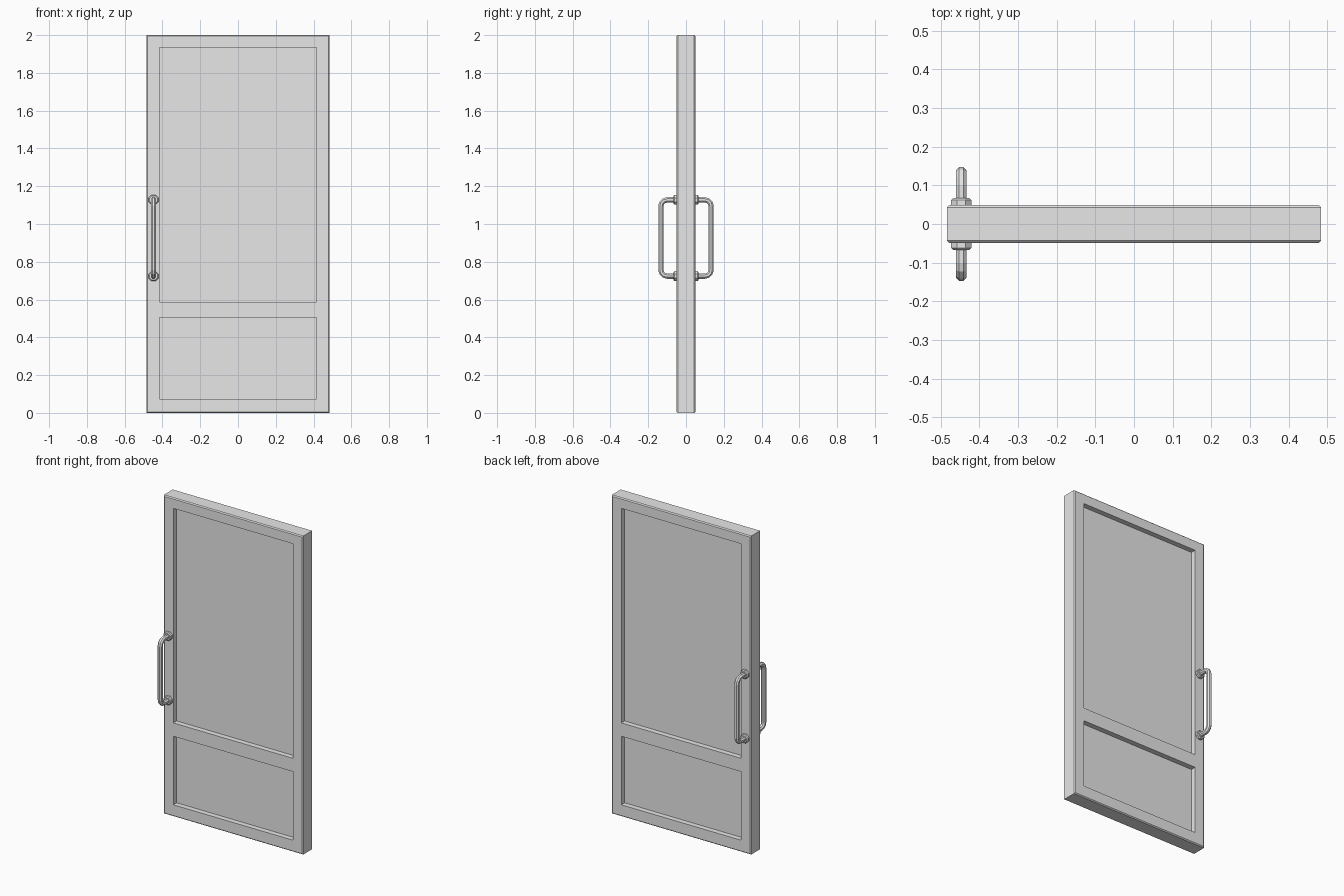
import bpy, bmesh, math
from mathutils import Vector

default = bpy.data.objects.get("Cube")
if default:
    bpy.data.objects.remove(default, do_unlink=True)

# Single plain grey
grey = bpy.data.materials.new("plain_grey")
grey.use_nodes = True
COLOUR = (0.8, 0.8, 0.8, 1.0)
grey.diffuse_color = COLOUR
grey.node_tree.nodes["Principled BSDF"].inputs["Base Color"].default_value = COLOUR

HALF_W, HALF_T, HEIGHT = 0.484, 0.049, 2.0
PANEL_X = 0.415
PANELS = [(0.074, 0.504), (0.588, 1.935)]   # bottom and top of each recess
RECESS = 0.033


def finish(bm, name):
    bmesh.ops.recalc_face_normals(bm, faces=bm.faces)
    mesh = bpy.data.meshes.new(name)
    bm.to_mesh(mesh)
    bm.free()
    mesh.materials.append(grey)
    obj = bpy.data.objects.new(name, mesh)
    bpy.context.collection.objects.link(obj)
    return obj


def sweep(name, path, radii):
    """Octagonal tube along a path in the yz plane; radii measured to the flats."""
    bm = bmesh.new()
    rings = []
    side = Vector((1, 0, 0))
    for i, p in enumerate(path):
        before = (p - path[i - 1]).normalized() if i else None
        after = (path[i + 1] - p).normalized() if i < len(path) - 1 else None
        tangent = ((before or after) + (after or before)).normalized()
        normal = tangent.cross(side)
        r = radii[i] / math.cos(math.pi / 8)
        ring = []
        for k in range(8):
            a = (k + 0.5) * math.pi / 4
            ring.append(bm.verts.new(p + side * r * math.cos(a) + normal * r * math.sin(a)))
        rings.append(ring)
    for a, b in zip(rings, rings[1:]):
        for k in range(8):
            n = (k + 1) % 8
            bm.faces.new((a[k], a[n], b[n], b[k]))
    bm.faces.new(rings[0])
    bm.faces.new(rings[-1])
    return finish(bm, name)


# Door leaf: slab with chamfered front and back rims
bm = bmesh.new()
bmesh.ops.create_cube(bm, size=1)
for v in bm.verts:
    v.co = Vector((v.co.x * 2 * HALF_W, v.co.y * 2 * HALF_T, (v.co.z + 0.5) * HEIGHT))
rims = [e for e in bm.edges if abs(e.verts[0].co.y - e.verts[1].co.y) < 1e-5]
bmesh.ops.bevel(bm, geom=rims, offset=0.006, segments=1, affect='EDGES')

# Cut the panel outlines, then sink the panels on both sides
cuts = [((s * PANEL_X, 0, 0), (1, 0, 0)) for s in (-1, 1)]
cuts += [((0, 0, z), (0, 0, 1)) for span in PANELS for z in span]
for co, no in cuts:
    bmesh.ops.bisect_plane(bm, geom=bm.verts[:] + bm.edges[:] + bm.faces[:],
                           plane_co=co, plane_no=no)
bm.normal_update()
panels = []
for f in bm.faces:
    c = f.calc_center_median()
    if abs(f.normal.y) > 0.99 and abs(c.x) < PANEL_X and any(lo < c.z < hi for lo, hi in PANELS):
        panels.append(f)
bmesh.ops.inset_individual(bm, faces=panels, thickness=0, depth=-RECESS)
finish(bm, "door_leaf")

# Pull handles with mounting collars on both faces
HX, LOW, HIGH, REACH, BEND, TUBE = -0.447, 0.724, 1.128, 0.133, 0.034, 0.014
for label, s in (("front", -1), ("back", 1)):
    path = [Vector((HX, s * 0.04, LOW))]
    for z, turn in ((LOW, 1), (HIGH, -1)):
        arc = []
        for k in range(4):
            a = math.radians(30 * k)
            arc.append(Vector((HX, s * (REACH - BEND + BEND * math.sin(a)),
                               z + turn * BEND * (1 - math.cos(a)))))
        path += arc if turn > 0 else arc[::-1]
    path.append(Vector((HX, s * 0.04, HIGH)))
    sweep(label + "_handle", path, [TUBE] * len(path))
    for end, z in (("lower", LOW), ("upper", HIGH)):
        collar = [Vector((HX, s * y, z)) for y in (0.044, 0.062, 0.067)]
        sweep(f"{label}_{end}_collar", collar, [0.026, 0.026, 0.021])
